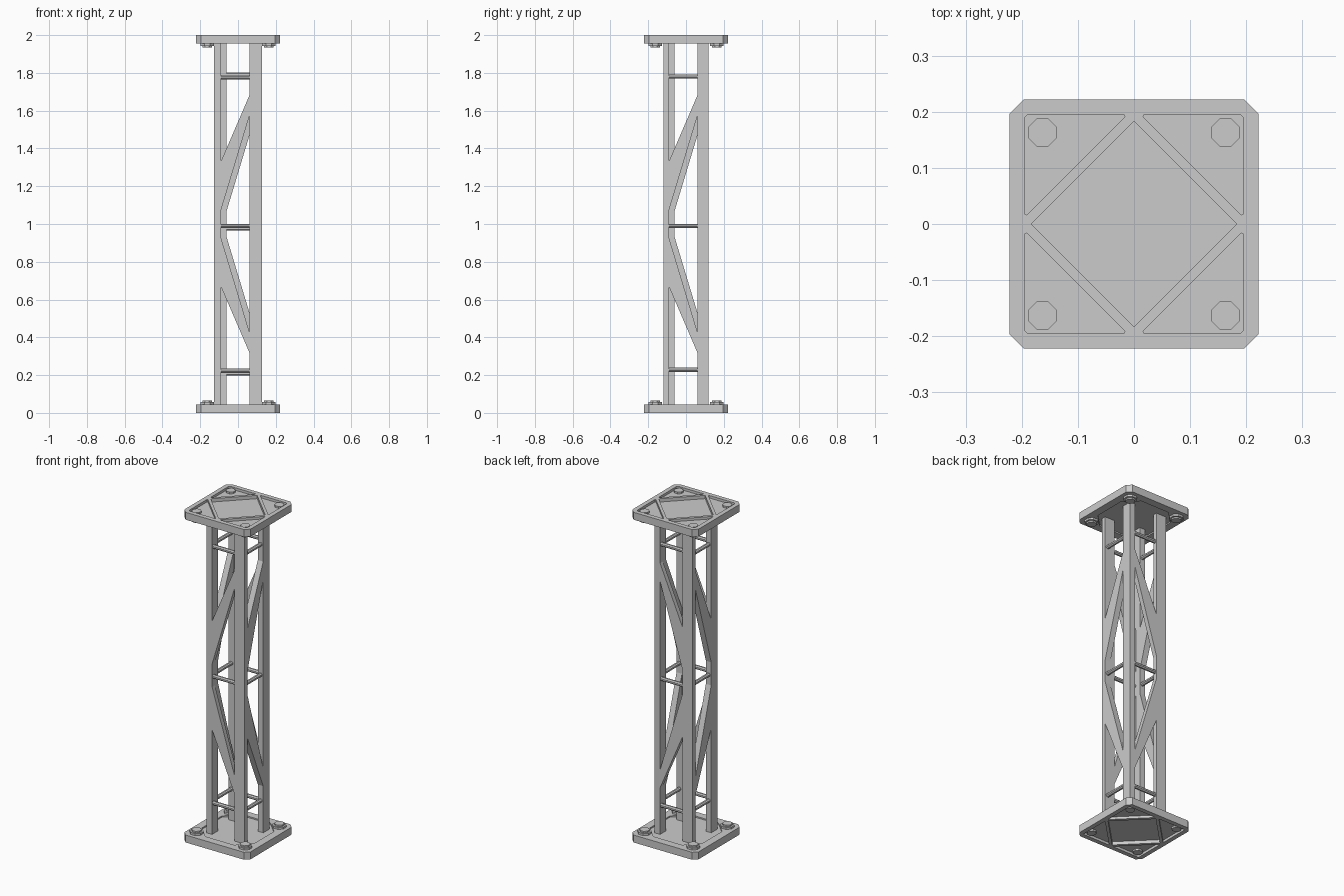
import bpy, bmesh, math

if "Cube" in bpy.data.objects:
    bpy.data.objects.remove(bpy.data.objects["Cube"])

HX, HY = 0.127, 0.118      # outer half width of the lattice in x and y
N, W = 0.091, 0.06         # inner limits of the narrow and wide sides of a leg


def add_prism(bm, pts, lo, hi, axis='z', bevel=0.0):
    """Extrude a polygon between lo and hi along an axis."""
    def place(a, b, t):
        return {'x': (t, a, b), 'y': (a, t, b), 'z': (a, b, t)}[axis]
    lo, hi = min(lo, hi), max(lo, hi)
    bottom = [bm.verts.new(place(a, b, lo)) for a, b in pts]
    top = [bm.verts.new(place(a, b, hi)) for a, b in pts]
    n = len(pts)
    faces = [bm.faces.new(bottom), bm.faces.new(top)]
    for i in range(n):
        j = (i + 1) % n
        faces.append(bm.faces.new((bottom[i], bottom[j], top[j], top[i])))
    bmesh.ops.recalc_face_normals(bm, faces=faces)
    if bevel:
        sides = [bm.edges.get((bottom[i], top[i])) for i in range(n)]
        bmesh.ops.bevel(bm, geom=sides, offset=bevel, segments=3,
                        profile=0.5, affect='EDGES')


def finish(name, bm):
    mesh = bpy.data.meshes.new(name)
    bm.to_mesh(mesh)
    bm.free()
    ob = bpy.data.objects.new(name, mesh)
    bpy.context.collection.objects.link(ob)
    return ob


def prism(name, pts, lo, hi, axis='z'):
    bm = bmesh.new()
    add_prism(bm, pts, lo, hi, axis)
    return finish(name, bm)


def rect(x0, x1, y0, y1):
    return [(x0, y0), (x1, y0), (x1, y1), (x0, y1)]


def octagon(cx, cy, r):
    r /= math.cos(math.pi / 8)
    return [(cx + r * math.cos(math.pi / 8 + k * math.pi / 4),
             cy + r * math.sin(math.pi / 8 + k * math.pi / 4)) for k in range(8)]


def chamfered(h, c):
    return [(h - c, -h), (h, c - h), (h, h - c), (h - c, h),
            (c - h, h), (-h, h - c), (-h, c - h), (c - h, -h)]


# End plates: pocketed outside, shallow recess inside, bolted corners
corners = [(sx, sy) for sx in (-1, 1) for sy in (-1, 1)]
for end, fz in (("bottom", lambda z: z), ("top", lambda z: 2 - z)):
    plate = prism(end + "_plate", chamfered(0.222, 0.026), fz(0), fz(0.045))
    bm = bmesh.new()
    add_prism(bm, [(0.183, 0), (0, 0.183), (-0.183, 0), (0, -0.183)],
              fz(-0.02), fz(0.02))
    for sx, sy in corners:
        add_prism(bm, [(sx * 0.195, sy * 0.195), (sx * 0.012, sy * 0.195),
                       (sx * 0.195, sy * 0.012)], fz(-0.02), fz(0.015), bevel=0.009)
    add_prism(bm, chamfered(0.175, 0.08), fz(0.037), fz(0.06))
    cutter = finish(end + "_cutter", bm)
    cutter.hide_render = True
    mod = plate.modifiers.new("pockets", 'BOOLEAN')
    mod.operation, mod.solver, mod.object = 'DIFFERENCE', 'EXACT', cutter
    bpy.context.view_layer.objects.active = plate
    bpy.ops.object.modifier_apply(modifier=mod.name)
    bpy.data.objects.remove(cutter)

    # Bolts: tip in the pocket, washer and tapered nut on the inner face
    for i, (sx, sy) in enumerate(corners):
        x, y = sx * 0.163, sy * 0.163
        bm = bmesh.new()
        add_prism(bm, octagon(x, y, 0.025), fz(0.004), fz(0.02))
        add_prism(bm, octagon(x, y, 0.036), fz(0.04), fz(0.057))
        add_prism(bm, octagon(x, y, 0.026), fz(0.05), fz(0.066))
        finish(f"{end}_bolt_{i + 1}", bm)

# Four flat-bar legs in a pinwheel layout
for i, (sx, sy) in enumerate(corners):
    ix, iy = (W, N) if sx * sy < 0 else (N, W)
    prism(f"leg_{i + 1}", rect(sx * ix, sx * HX, sy * iy, sy * HY), 0.035, 1.965)

# Each side: extrusion axis, sign, outer half width, strut heights
sides = {
    "front": ('y', -1, HY, (0.223, 0.990, 1.777)),
    "back": ('y', 1, HY, (0.209, 0.976, 1.791)),
    "right": ('x', 1, HX, (0.228, 0.990, 1.780)),
    "left": ('x', -1, HX, (0.228, 0.990, 1.780)),
}
for side, (axis, s, outer, heights) in sides.items():
    # gap between the legs on this side
    a0, a1 = (-N, W) if side in ("front", "right") else (-W, N)
    # Tapered diagonal braces, mirrored about mid height
    for half, m in (("upper", 1), ("lower", -1)):
        zs = [(a0, 0.07), (a1, 0.57), (a1, 0.68), (a0, 0.33)]
        prism(f"{side}_{half}_brace", [(a, 1 + m * z) for a, z in zs],
              s * N, s * outer, axis)
    # Thin horizontal struts
    for k, z in enumerate(heights):
        c = s * (N + outer) / 2
        prism(f"{side}_strut_{k + 1}", octagon(c, z, 0.011),
              a0 - 0.008, a1 + 0.008, 'x' if axis == 'y' else 'y')
